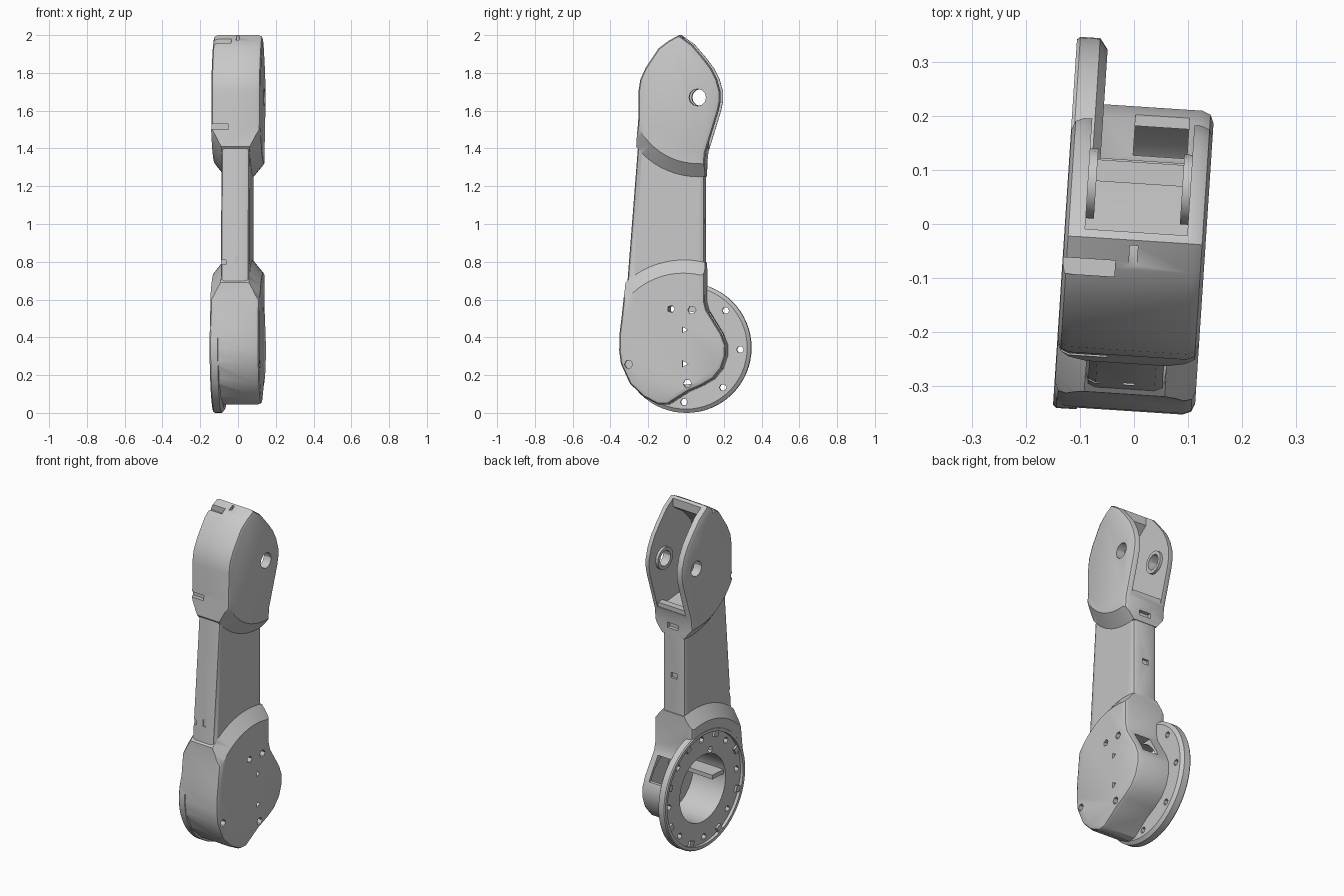
import bpy, bmesh, math
from mathutils import Vector

cube = bpy.data.objects.get("Cube")
if cube:
    bpy.data.objects.remove(cube, do_unlink=True)

TWIST = math.radians(-3.75)      # the arm stands slightly turned about z
HUB = (-0.005, 0.345)            # lower joint axis (y, z)
PIVOT = (0.07, 1.67)             # upper joint axis (y, z)

grey = bpy.data.materials.new("light_grey")
grey.use_nodes = True
grey.diffuse_color = (0.58, 0.58, 0.58, 1)
grey.node_tree.nodes["Principled BSDF"].inputs["Base Color"].default_value = (0.58, 0.58, 0.58, 1)


def finish(name, bm):
    bmesh.ops.recalc_face_normals(bm, faces=bm.faces)
    mesh = bpy.data.meshes.new(name)
    bm.to_mesh(mesh)
    bm.free()
    mesh.materials.append(grey)
    ob = bpy.data.objects.new(name, mesh)
    bpy.context.collection.objects.link(ob)
    return ob


def prism(name, outline, x0, x1):
    """Side outline of (y, z) points extruded along x."""
    bm = bmesh.new()
    face = bm.faces.new([bm.verts.new((x0, y, z)) for y, z in outline])
    new = bmesh.ops.extrude_face_region(bm, geom=[face])["geom"]
    bmesh.ops.translate(bm, vec=(x1 - x0, 0, 0),
                        verts=[v for v in new if isinstance(v, bmesh.types.BMVert)])
    return finish(name, bm)


def lathe(name, profile, centre, seg=64):
    """(x, radius) profile turned around an axis along x."""
    bm = bmesh.new()
    rings = []
    for x, r in profile:
        rings.append([bm.verts.new((x, centre[0] + r * math.cos(2 * math.pi * i / seg),
                                    centre[1] + r * math.sin(2 * math.pi * i / seg)))
                      for i in range(seg)])
    for a, b in zip(rings, rings[1:]):
        for i in range(seg):
            j = (i + 1) % seg
            bm.faces.new((a[i], a[j], b[j], b[i]))
    bm.faces.new(rings[0])
    bm.faces.new(rings[-1])
    return finish(name, bm)


def box(name, x0, x1, y0, y1, z0, z1):
    return prism(name, [(y0, z0), (y1, z0), (y1, z1), (y0, z1)], x0, x1)


def apply(ob, mod):
    bpy.context.view_layer.objects.active = ob
    bpy.ops.object.modifier_apply(modifier=mod.name)


def bevel(ob, width, segments=2):
    mod = ob.modifiers.new("bevel", 'BEVEL')
    mod.width, mod.segments = width, segments
    mod.limit_method, mod.angle_limit = 'ANGLE', math.radians(75)
    apply(ob, mod)


def boolean(ob, other, operation):
    mod = ob.modifiers.new("bool", 'BOOLEAN')
    mod.operation, mod.solver, mod.object = operation, 'EXACT', other
    apply(ob, mod)
    bpy.data.objects.remove(other, do_unlink=True)


# Upper head, with a conical step down to the shaft
head = prism("head", [
    (-0.03, 2.0), (-0.085, 1.97), (-0.138, 1.93), (-0.206, 1.828), (-0.235, 1.765),
    (-0.245, 1.70), (-0.246, 1.543), (-0.28, 1.2), (0.106, 1.2), (0.106, 1.32),
    (0.112, 1.38), (0.18, 1.6), (0.19, 1.65), (0.19, 1.70), (0.172, 1.765),
    (0.142, 1.825), (0.1, 1.88), (0.04, 1.95)], -0.127, 0.135)
bevel(head, 0.022)
boolean(head, lathe("head_cone", [(-0.2, 0.35), (-0.127, 0.35), (-0.072, 0.42),
                                  (0.078, 0.42), (0.135, 0.35), (0.2, 0.35)], PIVOT), 'INTERSECT')

# Lower housing, also stepping down to the shaft
base = prism("base", [
    (-0.304, 0.9), (-0.318, 0.655), (-0.335, 0.5), (-0.345, 0.42), (-0.347, 0.33),
    (-0.338, 0.26), (-0.29, 0.155), (-0.217, 0.085), (-0.14, 0.045), (-0.09, 0.045),
    (0.02, 0.115), (0.09, 0.145), (0.15, 0.18), (0.195, 0.235), (0.217, 0.3),
    (0.218, 0.36), (0.195, 0.42), (0.118, 0.545), (0.107, 0.59), (0.106, 0.9)], -0.127, 0.135)
bevel(base, 0.022)
boolean(base, lathe("base_cone", [(-0.2, 0.395), (-0.127, 0.395), (-0.072, 0.465),
                                  (0.078, 0.465), (0.135, 0.395), (0.2, 0.395)], HUB), 'INTERSECT')

# Narrow shaft and round mounting flange
body = prism("arm_body", [(-0.24, 1.55), (-0.322, 0.5), (0.06, 0.5), (0.103, 0.6),
                          (0.103, 1.38), (0.06, 1.55)], -0.072, 0.078)
bevel(body, 0.02)
flange = lathe("flange", [(-0.128, 0.34), (-0.122, 0.345), (-0.085, 0.345), (-0.07, 0.325)], HUB)
for part in (head, base, flange):
    boolean(body, part, 'UNION')

# Fork opening in the back of the head
boolean(body, prism("fork_cut", [
    (-0.015, 2.1), (-0.015, 1.94), (-0.1, 1.88), (-0.165, 1.81), (-0.2, 1.71), (-0.2, 1.55),
    (-0.15, 1.43), (0.05, 1.4), (0.3, 1.4), (0.3, 2.1)], -0.09, 0.1), 'DIFFERENCE')

# Pivot hole, flange recess, hub cavity and window in the housing back
boolean(body, lathe("pivot_cut", [(-0.3, 0.045), (0.3, 0.045)], PIVOT, 12), 'DIFFERENCE')
boolean(body, lathe("recess_cut", [(-0.2, 0.322), (-0.11, 0.322)], HUB), 'DIFFERENCE')
boolean(body, lathe("hub_cut", [(-0.2, 0.195), (0.11, 0.195)], HUB, 48), 'DIFFERENCE')
boolean(body, box("window_cut", -0.01, 0.09, 0.02, 0.3, 0.40, 0.53), 'DIFFERENCE')

# Ring of bolt holes in the flange
for k in range(8):
    a = math.radians(45 * k - 2)
    c = (HUB[0] + 0.288 * math.cos(a), HUB[1] + 0.288 * math.sin(a))
    boolean(body, lathe("bolt_cut", [(-0.2, 0.019), (-0.055, 0.019)], c, 6), 'DIFFERENCE')

# Screw holes in the outer face: (y, z, depth end, radius, sides)
for y, z, x0, r, n in [(-0.07, 0.55, -0.2, 0.02, 5), (0.04, 0.545, 0.1, 0.022, 6),
                       (0.0, 0.44, 0.0, 0.017, 3), (0.0, 0.26, 0.0, 0.02, 3),
                       (0.016, 0.155, 0.1, 0.022, 6), (-0.296, 0.257, 0.1, 0.022, 6)]:
    boolean(body, lathe("screw_cut", [(x0, r), (0.2, r)], (y, z), n), 'DIFFERENCE')

# Small locating slots along the edges
for s in [(-0.2, -0.035, -0.3, -0.225, 1.5, 1.53), (-0.2, -0.03, -0.1, -0.07, 1.945, 2.1),
          (-0.005, 0.01, -0.09, -0.04, 1.975, 2.1), (-0.2, -0.045, -0.33, -0.28, 0.785, 0.81),
          (0.0, 0.02, -0.33, -0.295, 0.79, 0.835), (-0.02, 0.02, 0.09, 0.15, 1.0, 1.03),
          (-0.03, 0.04, 0.085, 0.15, 1.29, 1.32)]:
    boolean(body, box("slot_cut", *s), 'DIFFERENCE')

parts = [body]

# Collars around the pivot hole inside the fork
for name, x0, x1 in (("pivot_collar_left", 0.085, 0.101), ("pivot_collar_right", -0.091, -0.075)):
    collar = lathe(name, [(x0, 0.065), (x1, 0.065)], PIVOT, 16)
    boolean(collar, lathe("collar_cut", [(-0.3, 0.045), (0.3, 0.045)], PIVOT, 12), 'DIFFERENCE')
    parts.append(collar)

# Crossbar over the fork sill and rib inside the hub
parts.append(box("fork_crossbar", -0.095, 0.105, 0.075, 0.115, 1.39, 1.425))
parts.append(box("hub_rib", -0.1, 0.115, -0.195, -0.1, 0.36, 0.385))

# Tabs between the flange bolts
for k in range(8):
    a = math.radians(45 * k + 20)
    u, v = Vector((math.cos(a), math.sin(a))), Vector((-math.sin(a), math.cos(a)))
    c = Vector(HUB)
    pts = [c + u * r + v * t for r, t in ((0.29, -0.018), (0.328, -0.018), (0.328, 0.018), (0.29, 0.018))]
    parts.append(prism("flange_tab_%d" % (k + 1), pts, -0.122, -0.105))

# Shading and the slight turn of the whole arm
bpy.ops.object.select_all(action='DESELECT')
for ob in parts:
    ob.rotation_euler.z = TWIST
    ob.select_set(True)
bpy.context.view_layer.objects.active = body
bpy.ops.object.shade_smooth_by_angle(angle=math.radians(30))
